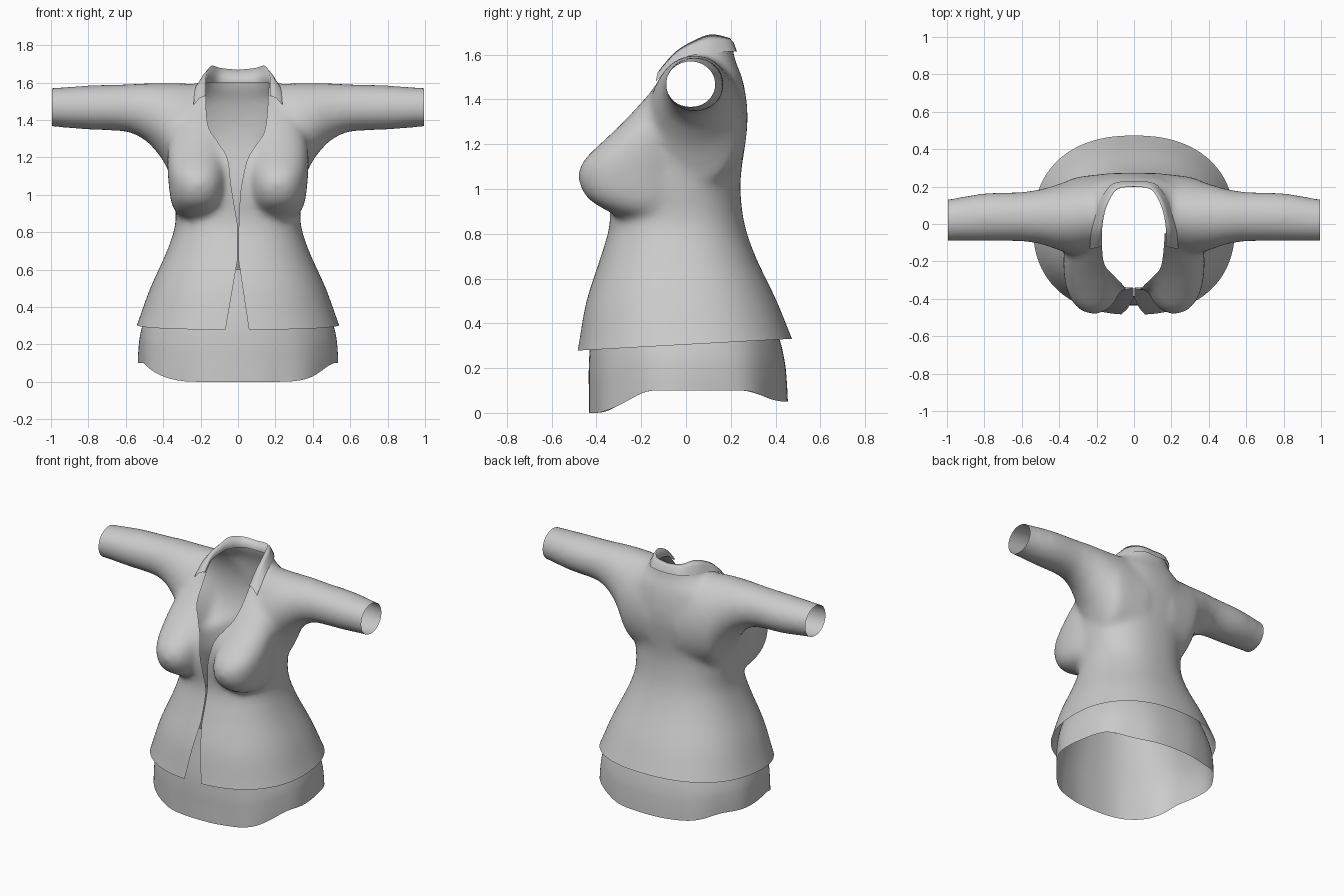
import bpy, bmesh, math
from mathutils import Vector
from mathutils.bvhtree import BVHTree

if "Cube" in bpy.data.objects:
    bpy.data.objects.remove(bpy.data.objects["Cube"])

cloth = bpy.data.materials.new("grey_cloth")
cloth.use_nodes = True
cloth.diffuse_color = (0.6, 0.6, 0.6, 1)
cloth.node_tree.nodes["Principled BSDF"].inputs["Base Color"].default_value = (0.6, 0.6, 0.6, 1)


def spline(rows, n=5):
    """Smooth curve through rows of numbers of any width."""
    out = []
    for i in range(len(rows) - 1):
        a, b, c, d = (rows[max(0, min(len(rows) - 1, i + k))] for k in (-1, 0, 1, 2))
        for s in range(n):
            t = s / n
            out.append(tuple(q + t / 2 * (r - p + t * (2 * p - 5 * q + 4 * r - u + t * (3 * (q - r) + u - p)))
                             for p, q, r, u in zip(a, b, c, d)))
    return out + [tuple(rows[-1])]


def oval(u0, u1, v0, v1, power=2, n=64):
    """Rounded loop filling the rectangle u0..u1, v0..v1."""
    pts = []
    for i in range(n):
        a = 2 * math.pi * i / n
        c, s = (math.copysign(abs(f) ** (2 / power), f) for f in (math.cos(a), math.sin(a)))
        pts.append(((u0 + u1) / 2 + (u1 - u0) / 2 * c, (v0 + v1) / 2 + (v1 - v0) / 2 * s))
    return pts


def loft(bm, rings, closed=True, caps=False):
    vs = [[bm.verts.new(p) for p in ring] for ring in rings]
    n = len(vs[0])
    faces = []
    for a, b in zip(vs, vs[1:]):
        for i in range(n if closed else n - 1):
            j = (i + 1) % n
            faces.append(bm.faces.new((a[i], a[j], b[j], b[i])))
    if caps:
        faces += [bm.faces.new(vs[0][::-1]), bm.faces.new(vs[-1])]
    bmesh.ops.recalc_face_normals(bm, faces=faces)


def finish(name, bm):
    mesh = bpy.data.meshes.new(name)
    bm.to_mesh(mesh)
    bm.free()
    obj = bpy.data.objects.new(name, mesh)
    bpy.context.collection.objects.link(obj)
    mesh.materials.append(cloth)
    mesh.shade_smooth()
    return obj


def apply_modifiers(obj):
    graph = bpy.context.evaluated_depsgraph_get()
    mesh = bpy.data.meshes.new_from_object(obj.evaluated_get(graph))
    obj.modifiers.clear()
    obj.data = mesh


# Jacket volume: torso (z, half width, front y, back y)
bm = bmesh.new()
torso = [(.2, .58, -.5, .53), (.32, .535, -.478, .478), (.5, .47, -.445, .405), (.7, .38, -.38, .31),
         (.85, .335, -.34, .26), (1, .345, -.35, .243), (1.1, .355, -.35, .25), (1.2, .355, -.33, .265),
         (1.3, .345, -.265, .275), (1.4, .33, -.19, .27), (1.5, .3, -.135, .25), (1.56, .235, -.1, .225),
         (1.62, .185, -.075, .21), (1.75, .175, -.06, .2)]
loft(bm, [[(x, y, z) for x, y in oval(-w, w, f, b, 2.3)] for z, w, f, b in spline(torso)], caps=True)

# Sleeves (x, low z, high z, front y, back y) and bust (z, inner x, outer x, front y)
sleeve = [(.1, .96, 1.59, -.14, .275), (.3, 1.0, 1.597, -.17, .252), (.36, 1.1, 1.597, -.155, .23),
          (.4, 1.18, 1.597, -.142, .216), (.45, 1.245, 1.597, -.124, .2), (.5, 1.292, 1.597, -.108, .187),
          (.6, 1.337, 1.591, -.094, .172), (.8, 1.347, 1.585, -.093, .165), (1, 1.364, 1.571, -.092, .132),
          (1.1, 1.364, 1.566, -.092, .125)]
bust = [(.87, .15, .28, -.29), (.9, .1, .33, -.35), (.95, .075, .355, -.432), (1, .065, .365, -.468),
        (1.05, .06, .37, -.482), (1.1, .06, .375, -.474), (1.15, .06, .378, -.438), (1.2, .06, .378, -.385),
        (1.25, .06, .375, -.332), (1.3, .06, .365, -.28), (1.4, .06, .33, -.187), (1.46, .08, .29, -.135)]
for side in (1, -1):
    loft(bm, [[(side * x, y, z) for y, z in oval(f, b, lo, hi)] for x, lo, hi, f, b in spline(sleeve)], caps=True)
    loft(bm, [[(side * x, y, z) for x, y in oval(i, o, f, 0, 2.2)] for z, i, o, f in spline(bust)], caps=True)
jacket = finish("jacket", bm)
mod = jacket.modifiers.new("merge", "REMESH")
mod.mode, mod.voxel_size = "VOXEL", 0.016
mod = jacket.modifiers.new("relax", "SMOOTH")
mod.factor, mod.iterations = 0.5, 24
apply_modifiers(jacket)


def box(x0, x1, z0, z1, slope=0):
    bm = bmesh.new()
    loft(bm, [[(x, y, z + slope * y) for x, y in ((x0, -1), (x1, -1), (x1, 1), (x0, 1))] for z in (z0, z1)], caps=True)
    return bm


# Front opening: hem slit, closed waist, neckline (x, z)
right_edge = [(-.08, .2), (-.003, .65), (-.003, .84)] + spline(
    [(-.004, .85), (-.037, 1.05), (-.055, 1.19), (-.107, 1.28), (-.16, 1.37), (-.172, 1.53), (-.172, 1.8)])
left_edge = [(.07, .2), (.003, .65), (.003, .82)] + spline(
    [(.004, .83), (.012, 1), (.028, 1.1), (.055, 1.2), (.1, 1.27), (.145, 1.35), (.162, 1.53), (.167, 1.8)])
outline = left_edge + right_edge[::-1]
opening = bmesh.new()
loft(opening, [[(x, y, z) for x, z in outline] for y in (-1, 0.02)], caps=True)

# Subtract neck, cuffs, hem and front opening from the solid
trees = []
for bm in (box(-.19, .19, 1.585, 2, .25), box(.995, 1.3, 1, 2), box(-1.3, -.995, 1, 2),
           box(-1.1, 1.1, -.2, .305, .055), opening):
    bmesh.ops.triangulate(bm, faces=bm.faces)
    trees.append(BVHTree.FromBMesh(bm))
    cutter = finish("cutter", bm)
    cutter.hide_render = True
    mod = jacket.modifiers.new("cut", "BOOLEAN")
    mod.operation, mod.solver, mod.object = "DIFFERENCE", "EXACT", cutter
    apply_modifiers(jacket)
    bpy.data.objects.remove(cutter)

# Drop the cut walls, so the cloth stays a thin shell
bm = bmesh.new()
bm.from_mesh(jacket.data)
walls = []
for face in bm.faces:
    for tree in trees:
        _, normal, _, dist = tree.find_nearest(face.calc_center_median())
        if dist < 1e-4 and (abs(normal.dot(face.normal)) > 0.99 or face.calc_area() < 1e-6):
            walls.append(face)
            break
bmesh.ops.delete(bm, geom=walls, context="FACES")
bm.to_mesh(jacket.data)
bm.free()
jacket.data.shade_smooth()

# Folded collar: base, fold and outer edge, from the middle back to the left front
base = [(0, .198, 1.6), (.1, .186, 1.6), (.155, .11, 1.6), (.17, .03, 1.59), (.175, -.05, 1.57), (.17, -.115, 1.52)]
fold = [(0, .2, 1.668), (.09, .185, 1.677), (.14, .11, 1.69), (.163, .03, 1.66), (.172, -.05, 1.61), (.17, -.12, 1.53)]
edge = [(0, .228, 1.61), (.11, .217, 1.615), (.18, .13, 1.607), (.207, .04, 1.6), (.228, -.04, 1.57), (.238, -.135, 1.48)]
rows = []
for row in (base, fold, edge):
    half = spline(row)
    rows.append([(-x, y, z) for x, y, z in half[:0:-1]] + half)
roll = [tuple((Vector(a) + Vector(b)) / 2 + Vector((0, 0, .012))) for a, b in zip(rows[1], rows[2])]
bm = bmesh.new()
loft(bm, [rows[0], rows[1], roll, rows[2]], closed=False)
finish("collar", bm)


# Underskirt with an uneven hem and soft folds
def ease(t):
    t = max(0, min(1, t))
    return t * t * (3 - 2 * t)


skirt = spline([(0, .54, -.434, .455), (.1, .535, -.434, .45), (.2, .522, -.434, .44),
                (.33, .485, -.425, .41), (.6, .385, -.385, .32)])
rings = []
for level, w, f, b in skirt:
    t = level / .6
    ring = []
    for i, (x, y) in enumerate(oval(-w, w, f, b, 2.3, 128)):
        low = .1 - .1 * ease((-.14 - y) / .27) - .05 * ease((y - .25) / .2)
        wave = 1 - .012 * (1 - t) ** 2 * (1 + math.sin(i * math.pi / 8)) * ease((abs(x) - .1) / .2)
        ring.append((x * wave, y * wave, level + low * (1 - t)))
    rings.append(ring)
bm = bmesh.new()
loft(bm, rings)
finish("underskirt", bm)
